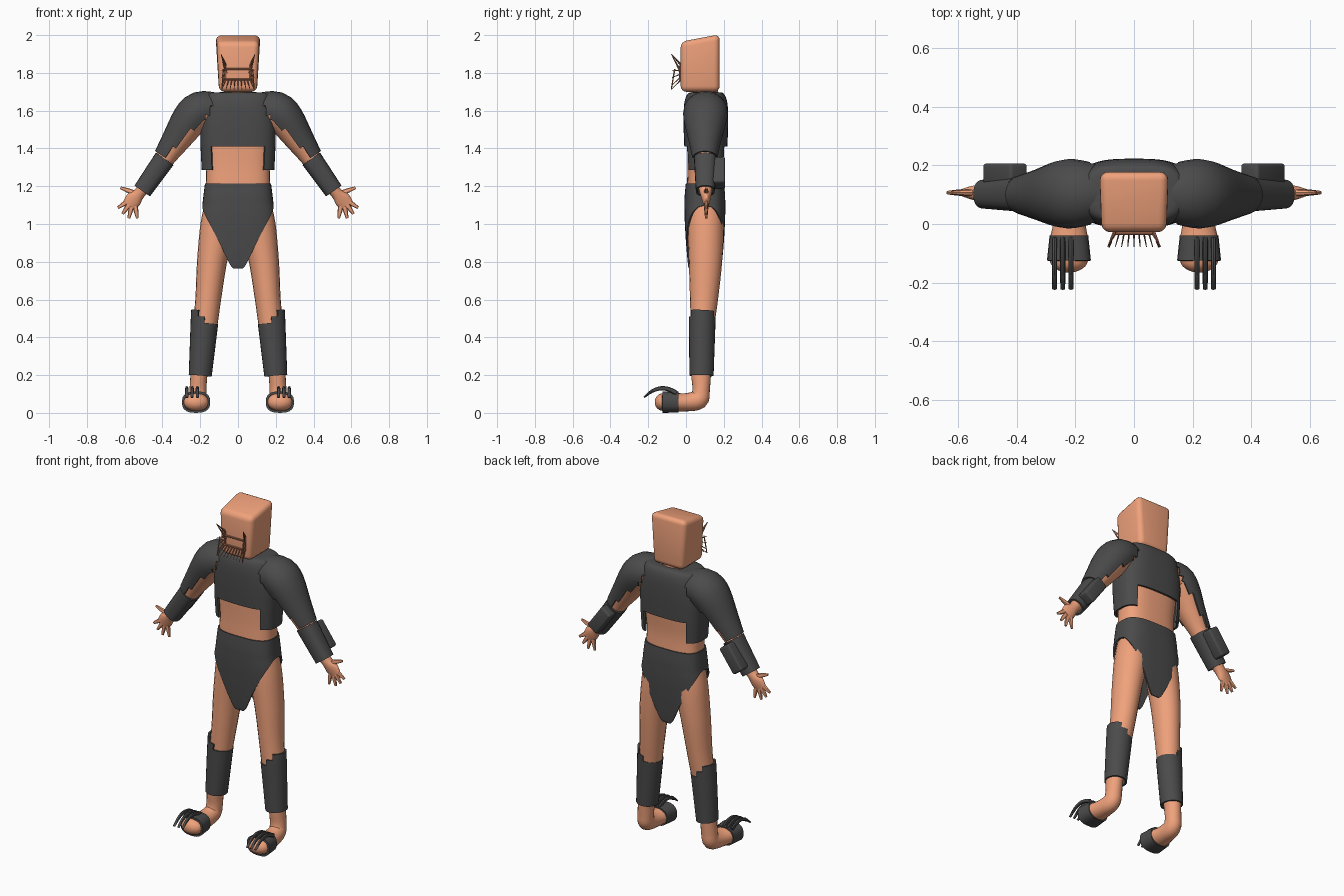
import bpy, bmesh, math
from mathutils import Vector, Matrix

if "Cube" in bpy.data.objects:
    bpy.data.objects.remove(bpy.data.objects["Cube"])


def material(name, color):
    m = bpy.data.materials.new(name)
    m.diffuse_color = (*color, 1)
    m.use_nodes = True
    m.node_tree.nodes["Principled BSDF"].inputs["Base Color"].default_value = m.diffuse_color
    return m


SKIN = material("skin", (0.87, 0.36, 0.20))
DARK = material("dark_armour", (0.07, 0.07, 0.07))
FANG = material("fang", (0.40, 0.16, 0.09))


def finish(bm, name, mat, mirror=False, thick=0, bevel=0):
    """Turn a bmesh into a finished, smooth shaded object."""
    me = bpy.data.meshes.new(name)
    bm.to_mesh(me)
    bm.free()
    me.materials.append(mat)
    ob = bpy.data.objects.new(name, me)
    bpy.context.collection.objects.link(ob)
    bpy.ops.object.select_all(action='DESELECT')
    ob.select_set(True)
    bpy.context.view_layer.objects.active = ob
    if thick:
        s = ob.modifiers.new("thickness", 'SOLIDIFY')
        s.thickness, s.offset = thick, -1
    if bevel:
        b = ob.modifiers.new("bevel", 'BEVEL')
        b.width, b.segments = bevel, 4
    if mirror:
        ob.modifiers.new("mirror", 'MIRROR').use_mirror_merge = False
    for m in list(ob.modifiers):
        bpy.ops.object.modifier_apply(modifier=m.name)
    bpy.ops.object.shade_smooth_by_angle(angle=math.radians(42))
    return ob


def resample(rows, sub):
    """Catmull-Rom through rows of numbers."""
    rows = [Vector(r) for r in rows]
    out = []
    for i in range(len(rows) - 1):
        p0, p1, p2, p3 = (rows[max(0, min(len(rows) - 1, i + k))] for k in (-1, 0, 1, 2))
        for s in range(sub):
            t = s / sub
            out.append(0.5 * (2 * p1 + (p2 - p0) * t + (2 * p0 - 5 * p1 + 4 * p2 - p3) * t * t
                              + (3 * p1 - p0 - 3 * p2 + p3) * t ** 3))
    return out + [rows[-1]]


def skin_rings(bm, rings, closed=True, caps=True, keep=None):
    vs = [[bm.verts.new(p) for p in r] for r in rings]
    n = len(vs[0])
    for r in range(len(vs) - 1):
        for i in range(n if closed else n - 1):
            q = [vs[r][i], vs[r][(i + 1) % n], vs[r + 1][(i + 1) % n], vs[r + 1][i]]
            if keep is None or keep(sum((v.co for v in q), Vector()) / 4):
                bm.faces.new(q)
    if caps:
        bm.faces.new(vs[0][::-1])
        bm.faces.new(vs[-1])
    bmesh.ops.delete(bm, geom=[v for v in bm.verts if not v.link_faces], context='VERTS')


def tube(bm, pts, ref, n=20, sub=4, power=2, caps=True, keep=None):
    """Loft through (x, y, z, radius_a, radius_b); radius_a lies along ref."""
    rows = resample(pts, sub)
    cs = [Vector(r[:3]) for r in rows]
    rings = []
    for k, c in enumerate(cs):
        t = (cs[min(k + 1, len(cs) - 1)] - cs[max(k - 1, 0)]).normalized()
        u = Vector(ref)
        u = (u - t * u.dot(t)).normalized()
        v = t.cross(u)
        ring = []
        for i in range(n):
            a = 2 * math.pi * i / n
            e = [math.copysign(abs(f) ** (2 / power), f) for f in (math.cos(a), math.sin(a))]
            ring.append(c + u * e[0] * rows[k][3] + v * e[1] * rows[k][4])
        rings.append(ring)
    skin_rings(bm, rings, True, caps, keep)


def loft(name, mat, pts, ref, mirror=False, thick=0, **kw):
    bm = bmesh.new()
    tube(bm, pts, ref, **kw)
    return finish(bm, name, mat, mirror, thick)


X, Y = (1, 0, 0), (0, 1, 0)

# Head: tapered, rounded block with a sloping crown
bm = bmesh.new()
bmesh.ops.create_cube(bm, size=1)
for v in bm.verts:
    top, back = v.co.z > 0, v.co.y > 0
    hw = (0.12 if back else 0.112) if top else 0.1
    v.co = (math.copysign(hw, v.co.x), 0.178 if back else -0.028,
            (2.004 if back else 1.965) if top else 1.70)
finish(bm, "head", SKIN, bevel=0.03)
loft("neck", SKIN, [(0, .1, 1.64, .075, .07), (0, .1, 1.74, .075, .07)], X, sub=1)

# Mouth: flaring fangs with side tusks and lip bars
bm = bmesh.new()


def spike(a, b, r0=.0035, r1=.0015):
    tube(bm, [(*a, r0, r0), (*b, r1, r1)], (.3, 1, .2), n=6, sub=1)


for i in range(9):
    f = i / 4 - 1
    spike((f * .065, -.025, 1.765), (f * .085, -.078, 1.712))
for s in (-1, 1):
    spike((s * .062, -.025, 1.80), (s * .09, -.078, 1.90), .007)
    spike((s * .066, -.025, 1.84), (s * .09, -.078, 1.90), .006)
    spike((s * .085, -.078, 1.712), (s * .078, -.06, 1.82), .003, .004)
    spike((s * .066, -.03, 1.76), (s * .066, -.03, 1.84), .006, .006)
    for k in range(3):
        spike((s * .066, -.025, 1.78 + k * .015), (s * .086, -.075, 1.735 + k * .04))
for z in (1.765, 1.82):
    spike((-.068, -.032, z), (.068, -.032, z), .005, .005)
finish(bm, "mouth_fangs", FANG)

# Body
loft("torso", SKIN, [(0, .1, .99, .13, .08), (0, .1, 1.15, .168, .095), (0, .1, 1.3, .168, .092),
                     (0, .105, 1.45, .178, .1), (0, .105, 1.6, .175, .1), (0, .105, 1.67, .14, .07)],
     X, n=32, power=2.8)
loft("chest_armour", DARK,
     [(0, .105, 1.285, .192, .106), (0, .105, 1.41, .198, .114), (0, .105, 1.54, .197, .118),
      (0, .105, 1.64, .18, .114), (0, .105, 1.69, .16, .095), (0, .105, 1.698, .08, .06)],
     X, n=48, power=3, caps=False, thick=.012, keep=lambda p: p.z > 1.41 or abs(p.x) > .142)

# Briefs: front and back panels narrowing to a hanging tip
bm = bmesh.new()
rows = resample([(.765, .2, .085, .025), (.79, .2, .09, .045), (.9, .2, .1, .098), (1.0, .2, .106, .15),
                 (1.06, .196, .108, .18), (1.10, .189, .108, .189), (1.15, .183, .107, .183),
                 (1.215, .175, .101, .175)], 4)
for sgn in (-1, 1):
    panel = []
    for z, rx, ry, w in rows:
        w = min(w, rx)
        xs = [w * math.sin(math.pi / 2 * (i / 12 - 1)) for i in range(25)]
        panel.append([Vector((-sgn * x, .1 + sgn * ry * max(0, 1 - abs(x / rx) ** 3) ** (1 / 3), z))
                      for x in xs])
    skin_rings(bm, panel, closed=False, caps=False)
bmesh.ops.remove_doubles(bm, verts=bm.verts, dist=1e-4)
finish(bm, "briefs", DARK, thick=.01)

# Legs with feet
loft("leg", SKIN,
     [(.1, .1, 1.15, .065, .08), (.108, .104, 1.0, .09, .095), (.138, .103, .8, .079, .088),
      (.158, .095, .6, .068, .074), (.176, .087, .45, .064, .062), (.196, .083, .3, .053, .056),
      (.207, .08, .2, .045, .052), (.212, .08, .12, .045, .046), (.216, .066, .071, .047, .052),
      (.22, 0, .056, .055, .048), (.222, -.08, .057, .07, .05), (.222, -.135, .057, .062, .044),
      (.222, -.158, .057, .036, .026), (.222, -.165, .057, .01, .008)], X, mirror=True)
loft("shin_guard", DARK,
     [(.2, .082, .197, .061, .064), (.178, .086, .475, .073, .07), (.173, .088, .54, .075, .07)],
     X, mirror=True, thick=.01, caps=False, n=24,
     keep=lambda p: p.z < .475 or (p.x > .17 and p.z < .5) or p.x > .215)

# Foot strap and three curved claws
loft("foot_strap", DARK, [(.222, -.04, .057, .066, .055), (.222, -.125, .057, .075, .057)],
     X, mirror=True, thick=.012, caps=False, power=2.6, sub=2)
bm = bmesh.new()
for x in (.215, .243, .271):
    tube(bm, [(x, -.05, .105, .009, .012), (x, -.09, .125, .009, .012), (x, -.135, .13, .009, .011),
              (x, -.18, .115, .009, .009), (x, -.222, .082, .008, .004)], X, n=8, sub=3)
finish(bm, "foot_claws", DARK, mirror=True)

# Arms with palm and fingers
shoulder = [(.13, .105, 1.6, .09, .085), (.2, .104, 1.598, .105, .092), (.25, .102, 1.55, .102, .09),
            (.32, .1, 1.447, .076, .071), (.385, .1, 1.35, .054, .053)]
bm = bmesh.new()
tube(bm, shoulder + [(.46, .1, 1.24, .045, .042), (.52, .105, 1.165, .031, .031),
                     (.552, .107, 1.13, .022, .043), (.578, .107, 1.1, .012, .036)], Y)
for a, b in (((.55, 1.165), (.622, 1.192)), ((.575, 1.125), (.636, 1.086)), ((.572, 1.11), (.612, 1.053)),
             ((.562, 1.1), (.578, 1.03)), ((.545, 1.1), (.533, 1.03))):
    m = [(p + q) / 2 for p, q in zip(a, b)]
    tube(bm, [(a[0], .107, a[1], .012, .014), (m[0], .107, m[1], .01, .012),
              (b[0], .107, b[1], .006, .007)], Y, n=8, sub=2)
finish(bm, "arm_and_hand", SKIN, mirror=True)


# Upper arm armour: covers the outer side, with a stepped lower edge
def outer_arm(p):
    dx, dz = p.x - .235, p.z - 1.58
    return dx * .838 + dz * .546 > -.06 + .25 * max(0, dx * .546 - dz * .838)


loft("upper_arm_armour", DARK, [(x, y, z, a + .012, b + .012) for x, y, z, a, b in shoulder],
     Y, mirror=True, thick=.01, caps=False, n=24, sub=3, keep=outer_arm)

# Forearm guard with the block on its back
loft("forearm_guard", DARK, [(.388, .102, 1.345, .06, .057), (.507, .102, 1.175, .05, .05)],
     Y, mirror=True, thick=.01, caps=False, power=2.6)
bm = bmesh.new()
bmesh.ops.create_cube(bm, size=1, matrix=Matrix.Translation((.44, .172, 1.27))
                      @ Matrix.Rotation(math.radians(54), 4, 'Y') @ Matrix.Diagonal((.165, .07, .075, 1)))
finish(bm, "forearm_block", DARK, mirror=True, bevel=.012)
